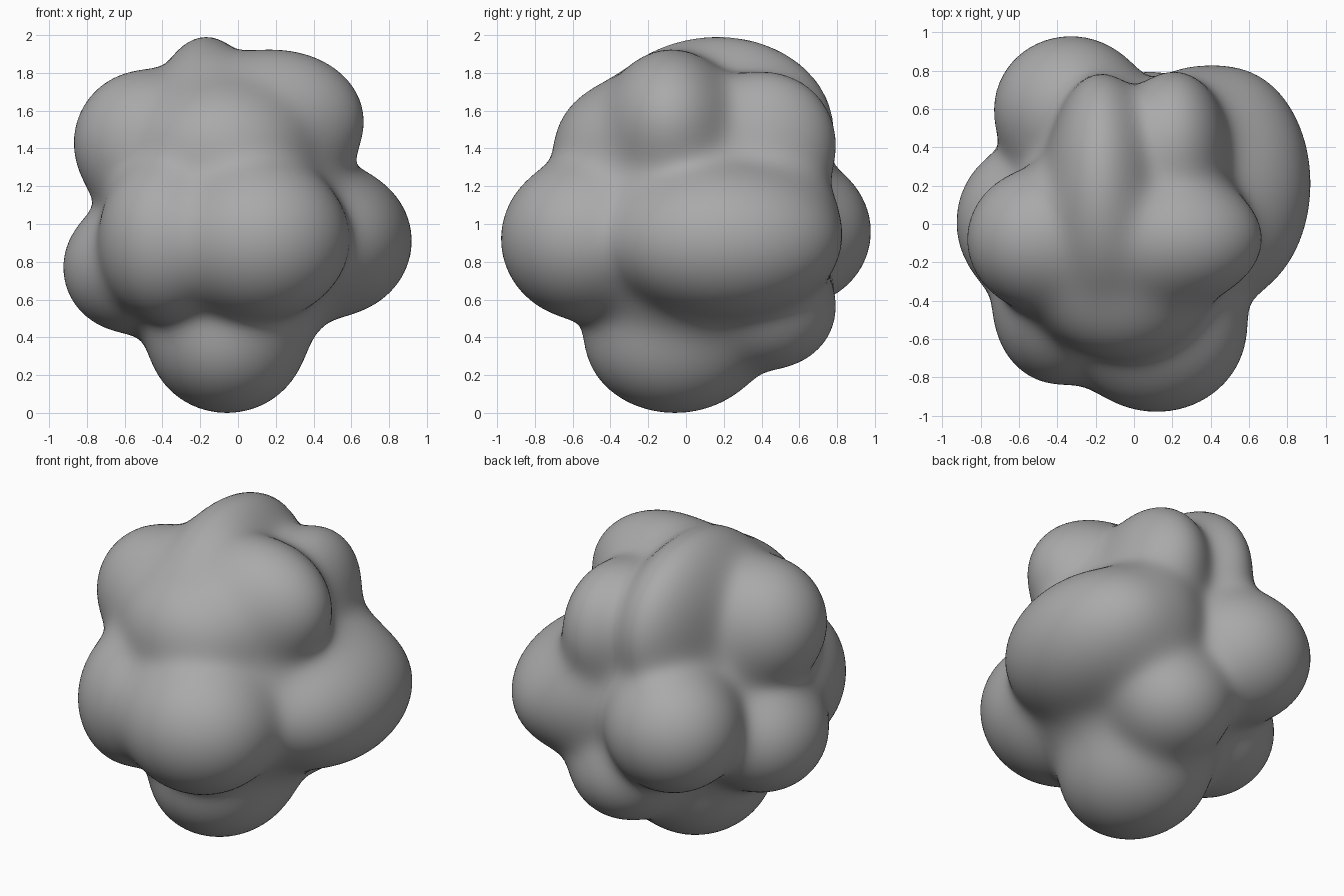
import bpy, bmesh, math
from mathutils import Vector

if "Cube" in bpy.data.objects:
    bpy.data.objects.remove(bpy.data.objects["Cube"], do_unlink=True)

# Lumps: centre, radii
LUMPS = [
    ((0, .02, .98), (.61, .61, .7)),            # core
    ((.12, -.55, .92), (.465, .43, .42)),       # front
    ((-.4, -.45, .92), (.33, .38, .42)),        # front side
    ((-.07, -.33, 1.41), (.43, .36, .33)),      # upper front
    ((-.5, -.08, 1.43), (.37, .36, .38)),       # upper -x
    ((.2, -.08, 1.55), (.465, .33, .37)),       # upper +x
    ((-.17, .18, 1.5), (.28, .6, .49)),         # top ridge
    ((.21, .42, 1.43), (.26, .37, .37)),        # second ridge
    ((.51, .21, .91), (.41, .59, .39)),         # broad +x side
    ((.32, .49, .98), (.3, .31, .34)),          # back +x shoulder
    ((-.58, .01, .77), (.345, .39, .34)),       # -x side
    ((-.33, .6, .96), (.4, .38, .38)),          # back
    ((.09, .46, .55), (.34, .33, .31)),         # lower back
    ((-.06, -.06, .38), (.41, .47, .38)),       # foot
]
BLEND = .06
CENTRE = Vector((0, 0, 1))


def field(p):
    """Soft union distance to all lumps."""
    total = 0
    for (cx, cy, cz), (rx, ry, rz) in LUMPS:
        x, y, z = (p.x - cx) / rx, (p.y - cy) / ry, (p.z - cz) / rz
        k = math.sqrt(x * x + y * y + z * z) + 1e-6
        g = math.sqrt((x / rx) ** 2 + (y / ry) ** 2 + (z / rz) ** 2) + 1e-6
        total += math.exp(min(50, -k * (k - 1) / g / BLEND))
    return -BLEND * math.log(total + 1e-30)


# Shrink a fine sphere onto the blended lumps
bm = bmesh.new()
bmesh.ops.create_icosphere(bm, subdivisions=6, radius=1)
for v in bm.verts:
    ray = v.co.normalized()
    r = 1.35
    for _ in range(22):
        d = field(CENTRE + ray * r)
        r = max(.2, r - .8 * d)
        if abs(d) < .001:
            break
    v.co = CENTRE + ray * r
for _ in range(2):
    bmesh.ops.smooth_vert(bm, verts=bm.verts, factor=.5,
                          use_axis_x=True, use_axis_y=True, use_axis_z=True)

mesh = bpy.data.meshes.new("lumpy_rock")
bm.to_mesh(mesh)
bm.free()
rock = bpy.data.objects.new("lumpy_rock", mesh)
bpy.context.collection.objects.link(rock)

# Plain grey surface
grey = bpy.data.materials.new("plain_grey")
grey.use_nodes = True
grey.diffuse_color = (.4, .4, .4, 1)
grey.node_tree.nodes["Principled BSDF"].inputs["Base Color"].default_value = (.4, .4, .4, 1)
mesh.materials.append(grey)
for f in mesh.polygons:
    f.use_smooth = True
